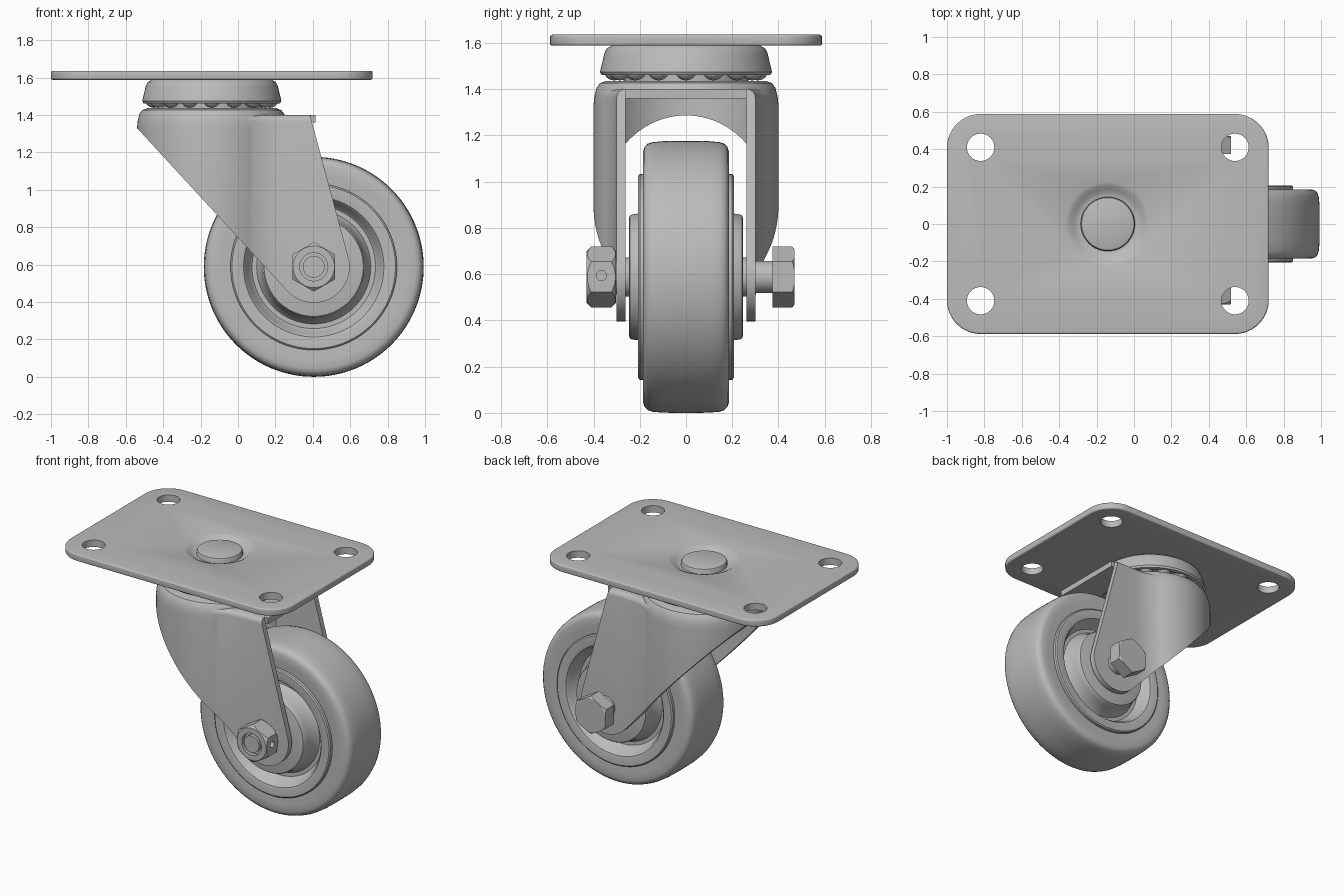
import bpy, bmesh
from math import sin, cos, pi, radians
from mathutils import Matrix

if "Cube" in bpy.data.objects:
    bpy.data.objects.remove(bpy.data.objects["Cube"], do_unlink=True)

grey = bpy.data.materials.new("steel grey")
grey.use_nodes = True
colour = (0.5, 0.5, 0.5, 1)
grey.diffuse_color = colour
grey.node_tree.nodes["Principled BSDF"].inputs["Base Color"].default_value = colour

WX, WZ = 0.405, 0.588      # wheel axle
SX = -0.14                 # swivel axis


def finish(bm, name, loc=(0, 0, 0)):
    bmesh.ops.translate(bm, vec=loc, verts=bm.verts)
    bmesh.ops.recalc_face_normals(bm, faces=bm.faces)
    mesh = bpy.data.meshes.new(name)
    bm.to_mesh(mesh)
    bm.free()
    mesh.materials.append(grey)
    obj = bpy.data.objects.new(name, mesh)
    bpy.context.collection.objects.link(obj)
    return obj


def lathe(name, profile, loc, axis="Z", steps=96):
    """Spin (radius, height) points, starting and ending on the axis."""
    bm = bmesh.new()
    verts = [bm.verts.new((r, 0, h)) for r, h in profile]
    edges = [bm.edges.new(pair) for pair in zip(verts, verts[1:])]
    bmesh.ops.spin(bm, geom=verts + edges, cent=(0, 0, 0), axis=(0, 0, 1),
                   angle=2 * pi, steps=steps, use_duplicate=False)
    bmesh.ops.remove_doubles(bm, verts=bm.verts, dist=1e-5)
    if axis == "Y":
        bmesh.ops.rotate(bm, cent=(0, 0, 0), verts=bm.verts,
                         matrix=Matrix.Rotation(-pi / 2, 3, "X"))
    return finish(bm, name, loc)


def rod(name, r, lo, hi, loc, axis="Z", chamfer=0.0, steps=48):
    profile = [(0, lo), (r, lo), (r, hi - chamfer), (r - chamfer, hi), (0, hi)]
    if not chamfer:
        del profile[3]
        profile[2] = (r, hi)
    return lathe(name, profile, loc, axis, steps)


def prism(name, points, lo, hi, axis="Z", bevel=0.0, both=False):
    """Extrude an outline along z, or an x-z outline along y."""
    bm = bmesh.new()

    def place(p, h):
        return (p[0], p[1], h) if axis == "Z" else (p[0], h, p[1])
    low = [bm.verts.new(place(p, lo)) for p in points]
    high = [bm.verts.new(place(p, hi)) for p in points]
    n = len(points)
    bottom, top = bm.faces.new(low), bm.faces.new(high)
    for i in range(n):
        j = (i + 1) % n
        bm.faces.new((low[i], low[j], high[j], high[i]))
    bmesh.ops.recalc_face_normals(bm, faces=bm.faces)
    if bevel:
        edges = list(top.edges) + (list(bottom.edges) if both else [])
        bmesh.ops.bevel(bm, geom=edges, offset=bevel, segments=4,
                        profile=0.5, affect="EDGES")
    return finish(bm, name)


def arc(cx, cy, r, start, end, count):
    steps = [radians(start + (end - start) * i / count) for i in range(count + 1)]
    return [(cx + r * cos(a), cy + r * sin(a)) for a in steps]


def combine(obj, other, operation="DIFFERENCE"):
    mod = obj.modifiers.new("cut", "BOOLEAN")
    mod.operation, mod.object, mod.solver = operation, other, "EXACT"
    bpy.context.view_layer.objects.active = obj
    bpy.ops.object.modifier_apply(modifier=mod.name)
    bpy.data.objects.remove(other, do_unlink=True)


# Mounting plate with rounded corners, bolt holes and a dished centre
X0, X1, Y1, R = -1.0, 0.72, 0.588, 0.18
outline = (arc(X1 - R, Y1 - R, R, 0, 90, 12) + arc(X0 + R, Y1 - R, R, 90, 180, 12)
           + arc(X0 + R, R - Y1, R, 180, 270, 12) + arc(X1 - R, R - Y1, R, 270, 360, 12))
plate = prism("mounting_plate", outline, 1.588, 1.636, bevel=0.01, both=True)
for x in (-0.82, 0.54):
    for y in (-0.41, 0.41):
        combine(plate, rod("hole", 0.073, 1.5, 1.7, (x, y, 0)))
combine(plate, lathe("dish", [(0, 1.6), (0.15, 1.6), (0.165, 1.603), (0.185, 1.615),
                              (0.205, 1.628), (0.235, 1.64), (0.235, 1.7), (0, 1.7)],
                     (SX, 0, 0)))

# Swivel rivet, bearing cup, race and balls
lathe("swivel_rivet", [(0, 1.4), (0.145, 1.4), (0.145, 1.622), (0.14, 1.632),
                       (0.13, 1.636), (0, 1.636)], (SX, 0, 0))
lathe("bearing_cup", [(0, 1.475), (0.33, 1.475), (0.335, 1.462), (0.365, 1.462),
                      (0.372, 1.475), (0.353, 1.555), (0.343, 1.575), (0.32, 1.59),
                      (0, 1.59)], (SX, 0, 0))
rod("bearing_race", 0.27, 1.42, 1.48, (SX, 0, 0))
bm = bmesh.new()
BALLS = 16
for i in range(BALLS):
    a = 2 * pi * i / BALLS
    spot = Matrix.Translation((SX + 0.31 * cos(a), 0.31 * sin(a), 1.486))
    bmesh.ops.create_uvsphere(bm, u_segments=20, v_segments=12, radius=0.048, matrix=spot)
finish(bm, "bearing_balls")

# Fork: round bell blended into two flat legs, hollowed, trimmed to side shape
fork = lathe("fork", [(0, 0.2), (0.4, 0.2), (0.4, 1.33), (0.396, 1.37), (0.387, 1.405),
                      (0.372, 1.426), (0.345, 1.436), (0, 1.436)], (SX, 0, 0))
side = [(0.7, 0.3), (0.25, 0.3), (0.19, 0.303), (0.13, 0.315), (0.08, 0.336),
        (0.025, 0.36), (SX, 0.36)]
legs = prism("legs", side + [(x, -y) for x, y in reversed(side)], 0.25, 1.4, bevel=0.035)
combine(fork, legs, "UNION")
combine(fork, rod("bell_hollow", 0.36, 0.1, 1.39, (SX, 0, 0), chamfer=0.03, steps=96))
gap = [(SX, -0.262), (0.8, -0.262), (0.8, 0.262), (SX, 0.262)]
combine(fork, prism("leg_hollow", gap, 0.1, 1.36))
trim = [(-0.6, 1.395), (-0.6, 1.6), (0.385, 1.6), (0.385, 1.4)]
trim += arc(WX, WZ, 0.192, 14.8, -137.4, 28) + [(-0.54, 1.33)]
combine(fork, prism("side_trim", trim, -1, 1, "Y"), "INTERSECT")
lip = [(0.3, 1.36), (0.415, 1.36), (0.415, 1.4), (0.3, 1.4)]
prism("fork_lip", lip, -0.262, 0.262, "Y")

# Tyre and hub, each a mirrored half profile spun round the axle
halves = {
    "tyre": [(0, 0.1), (0.4, 0.1), (0.42, 0.178), (0.5, 0.185), (0.545, 0.185),
             (0.563, 0.179), (0.576, 0.166), (0.583, 0.145), (0.587, 0.1), (0.588, 0.04)],
    "wheel_hub": [(0, 0.246), (0.255, 0.246), (0.265, 0.243), (0.27, 0.235), (0.275, 0.2),
                  (0.29, 0.14), (0.305, 0.12), (0.33, 0.12), (0.345, 0.135),
                  (0.36, 0.185), (0.375, 0.203), (0.39, 0.207), (0.437, 0.207),
                  (0.445, 0.2), (0.445, 0.15)],
}
for name, half in halves.items():
    lathe(name, half + [(r, -h) for r, h in reversed(half)], (WX, 0, WZ), "Y", 128)

# Axle bolt with spacers
axle = (WX, 0, WZ)
rod("axle_bolt", 0.07, -0.39, 0.38, axle, "Y")
rod("axle_tip", 0.058, -0.43, -0.38, axle, "Y")
for s in (-1, 1):
    rod("spacer", 0.085, s * 0.254 - 0.012, s * 0.254 + 0.012, axle, "Y")

# Hexagonal bolt head and nut, with turned chamfers
hexagon = arc(WX, WZ, 0.132, 30, 330, 5)
bolt_head = prism("bolt_head", hexagon, 0.375, 0.47, "Y")
combine(bolt_head, lathe("chamfer", [(0, 0.3), (0.14, 0.3), (0.14, 0.455), (0.115, 0.471),
                                     (0, 0.471)], axle, "Y"), "INTERSECT")
nut = prism("nut", hexagon, -0.43, -0.302, "Y")
combine(nut, lathe("chamfer", [(0, -0.431), (0.11, -0.431), (0.137, -0.405), (0.137, -0.327),
                               (0.11, -0.301), (0, -0.301)], axle, "Y"), "INTERSECT")
combine(nut, rod("bore", 0.075, -0.5, -0.4, axle, "Y"))
pin = prism("pin_hole", arc(-0.366, WZ + 0.006, 0.022, 0, 345, 23), 0.49, 0.6)
pin.data.transform(Matrix(((0, 0, 1, 0), (1, 0, 0, 0), (0, 1, 0, 0), (0, 0, 0, 1))))
combine(nut, pin)

# Smooth curved surfaces, keep hard edges
bpy.ops.object.select_all(action="DESELECT")
for obj in bpy.context.collection.objects:
    if obj.type == "MESH" and grey.name in obj.data.materials:
        obj.select_set(True)
        bpy.context.view_layer.objects.active = obj
bpy.ops.object.shade_smooth_by_angle(angle=radians(32))
